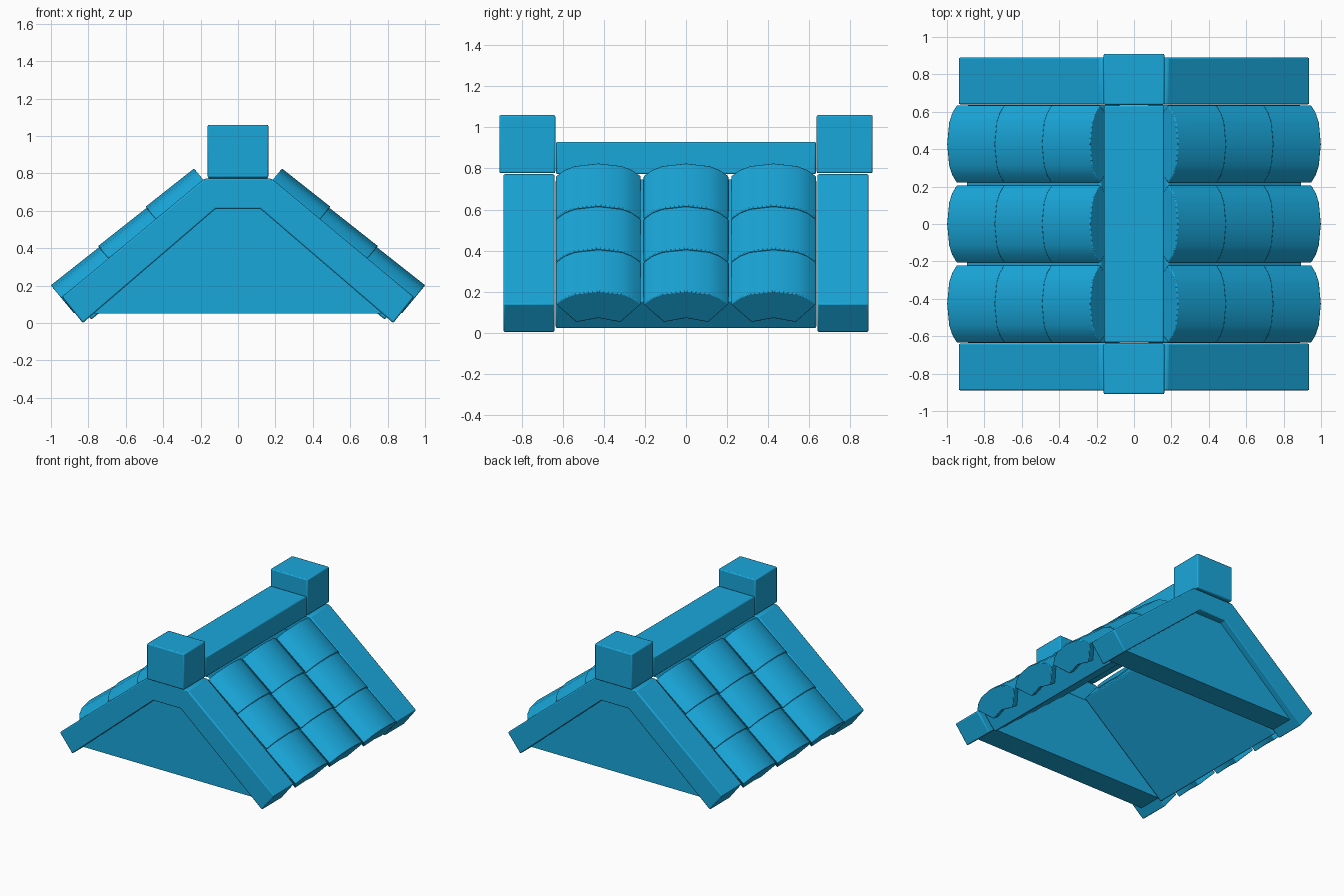
import bpy, bmesh, math
from mathutils import Vector

if "Cube" in bpy.data.objects:
    bpy.data.objects.remove(bpy.data.objects["Cube"])

mat = bpy.data.materials.new("blue")
mat.diffuse_color = (0.01, 0.39, 0.71, 1)
mat.use_nodes = True
mat.node_tree.nodes["Principled BSDF"].inputs["Base Color"].default_value = mat.diffuse_color

ANG = math.atan2(0.63, 0.76)
C, S = math.cos(ANG), math.sin(ANG)


def finish(name, bm, bevel=0.008, smooth=True):
    """Turn a bmesh into a coloured object with softly rounded edges."""
    bmesh.ops.recalc_face_normals(bm, faces=bm.faces)
    me = bpy.data.meshes.new(name)
    bm.to_mesh(me)
    bm.free()
    ob = bpy.data.objects.new(name, me)
    bpy.context.collection.objects.link(ob)
    me.materials.append(mat)
    if bevel:
        m = ob.modifiers.new("bevel", 'BEVEL')
        m.width, m.segments, m.limit_method = bevel, 2, 'ANGLE'
        m.angle_limit = math.radians(35)
    if smooth:
        bpy.ops.object.select_all(action='DESELECT')
        ob.select_set(True)
        bpy.context.view_layer.objects.active = ob
        bpy.ops.object.shade_smooth_by_angle(angle=math.radians(32))
    return ob


def loft(name, ring_a, ring_b, bevel=0.008):
    """Solid between two matching outlines."""
    bm = bmesh.new()
    a = [bm.verts.new(p) for p in ring_a]
    b = [bm.verts.new(p) for p in ring_b]
    bm.faces.new(a)
    bm.faces.new(b[::-1])
    n = len(a)
    for i in range(n):
        bm.faces.new((a[i], b[i], b[(i + 1) % n], a[(i + 1) % n]))
    return finish(name, bm, bevel)


def extrude_y(name, pts, y0, y1, bevel=0.008):
    return loft(name, [(x, y0, z) for x, z in pts], [(x, y1, z) for x, z in pts], bevel)


def box(name, x, y0, y1, z0, z1):
    return extrude_y(name, [(-x, z0), (x, z0), (x, z1), (-x, z1)], y0, y1)


def slope(side, along, n):
    """Slope coordinates (distance down the roof, height off it) to x, z."""
    return side * (along * C + n * S), -along * S + n * C


def mirrored(half):
    return half + [(-x, z) for x, z in reversed(half)]


# Gable frames, recessed gable panels and end blocks on the ridge
frame = mirrored([(0.18, 0.772), (0.94, 0.14), (0.83, 0.0), (0.12, 0.61)])
# order the frame outline as one closed arch
h = [(0.18, 0.772), (0.94, 0.14), (0.83, 0.0), (0.12, 0.61)]
frame = h + [(-x, z) for x, z in reversed(h)]
panel = mirrored([(0.79, 0.05), (0.13, 0.625)])
for s, label in ((-1, "front"), (1, "back")):
    extrude_y(label + "_gable_frame", frame, s * 0.64, s * 0.89)
    extrude_y(label + "_gable_panel", panel, s * 0.645, s * 0.835, 0)
    box(label + "_ridge_block", 0.162, s * 0.637, s * 0.91, 0.777, 1.06)

# Ridge beam
box("ridge_beam", 0.16, -0.633, 0.633, 0.772, 0.93)

# Tile cross-section: (y, height off the slope)
tile = [(-0.208, 0.712), (-0.165, 0.752), (-0.115, 0.777), (0, 0.794), (0.115, 0.777),
        (0.165, 0.752), (0.208, 0.712), (0.108, 0.597), (0, 0.623), (-0.108, 0.597)]


def tile_ring(side, along, y, drop):
    ring = []
    for ty, n in tile:
        x, z = slope(side, along, n - drop)
        ring.append(Vector((x, y + ty, z)))
    return ring


# Roof slabs and their rows of curved tiles
for side, label in ((-1, "left"), (1, "right")):
    slab = [slope(side, a, n) for a, n in
            ((0.592, 0.515), (0.592, 0.692), (-0.34, 0.692), (-0.34, 0.515))]
    extrude_y(label + "_roof_slab", slab, -0.635, 0.635)
    for row in range(3):
        low = 0.642 - row * 0.329
        for col in (-1, 0, 1):
            y = col * 0.427
            loft(f"{label}_tile_{row}_{col + 1}", tile_ring(side, low, y, 0),
                 tile_ring(side, low - 0.33, y, 0.008), 0.005)
